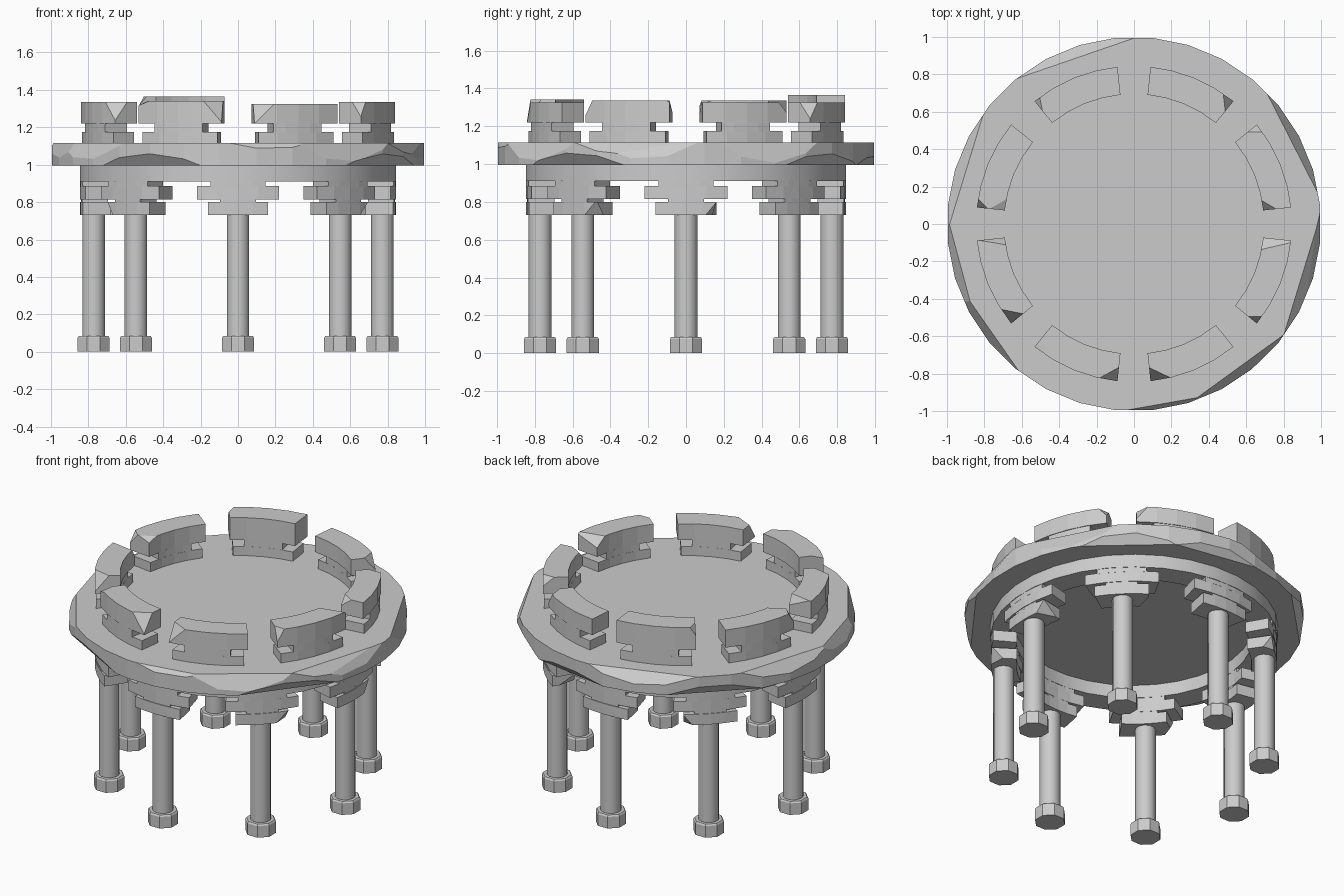
import bpy
import bmesh
from math import cos, sin, pi, radians
from mathutils import Vector

cube = bpy.data.objects.get("Cube")
if cube:
    bpy.data.objects.remove(cube, do_unlink=True)

# Single stone colour
stone = bpy.data.materials.new("grey stone")
stone.use_nodes = True
COLOUR = (0.6, 0.6, 0.6, 1)
stone.diffuse_color = COLOUR
stone.node_tree.nodes["Principled BSDF"].inputs["Base Color"].default_value = COLOUR


def polar(r, a, z):
    return Vector((r * cos(a), r * sin(a), z))


def finish(name, bm, smooth=None):
    bmesh.ops.recalc_face_normals(bm, faces=bm.faces)
    mesh = bpy.data.meshes.new(name)
    bm.to_mesh(mesh)
    bm.free()
    mesh.materials.append(stone)
    obj = bpy.data.objects.new(name, mesh)
    bpy.context.collection.objects.link(obj)
    if smooth:
        bpy.ops.object.select_all(action="DESELECT")
        obj.select_set(True)
        bpy.context.view_layer.objects.active = obj
        bpy.ops.object.shade_smooth_by_angle(angle=radians(smooth))
    return obj


def chip(bm, faces, point, normal):
    """Slice a corner off a solid and cap the cut; return its faces."""
    faces = list(faces)
    verts = {v for f in faces for v in f.verts}
    edges = {e for f in faces for e in f.edges}
    cut = bmesh.ops.bisect_plane(
        bm, geom=list(verts) + list(edges) + faces, dist=1e-5,
        plane_co=point, plane_no=normal, clear_outer=True)["geom_cut"]
    rim = [e for e in cut if isinstance(e, bmesh.types.BMEdge)]
    if rim:
        bmesh.ops.holes_fill(bm, edges=rim, sides=0)


def lathe(bm, profile, sides, centre=Vector(), turn=0.0, closed=False):
    """Revolve (radius, height) points; cap the ends or close the loop."""
    rings = [[bm.verts.new(centre + polar(r, turn + 2 * pi * i / sides, z))
              for i in range(sides)] for r, z in profile]
    pairs = list(zip(rings, rings[1:]))
    if closed:
        pairs.append((rings[-1], rings[0]))
    else:
        bm.faces.new(rings[0][::-1])
        bm.faces.new(rings[-1])
    for low, high in pairs:
        for i in range(sides):
            j = (i + 1) % sides
            bm.faces.new((low[i], low[j], high[j], high[i]))


def sector(bm, r0, r1, angle, half, z0, z1, segments=4):
    """Curved block along the ring; half is its half-width in degrees."""
    rows = []
    for i in range(segments + 1):
        a = radians(angle + half * (2 * i / segments - 1))
        rows.append([bm.verts.new(polar(r, a, z))
                     for r, z in ((r0, z0), (r1, z0), (r1, z1), (r0, z1))])
    faces = [bm.faces.new(rows[0]), bm.faces.new(rows[-1][::-1])]
    for a, b in zip(rows, rows[1:]):
        for i in range(4):
            j = (i + 1) % 4
            faces.append(bm.faces.new((a[i], b[i], b[j], a[j])))
    return faces


def corner_chip(bm, faces, angle, half, z, end, radial, up, depth):
    """Chip the block corner at the given end, inner or outer, top or bottom."""
    a = radians(angle)
    out = Vector((cos(a), sin(a), 0))
    along = Vector((-sin(a), cos(a), 0))
    normal = (along * end + out * radial + Vector((0, 0, up))).normalized()
    r = 0.84 if radial > 0 else 0.70
    corner = polar(r, radians(angle + half * (1 if end > 0 else -1)), z)
    chip(bm, faces, corner - normal * depth, normal)


# Round deck with broken edges: angle, direction up or down, depth
bm = bmesh.new()
lathe(bm, [(1.0, 0.995), (1.0, 1.115)], 32, turn=pi / 32)
for angle, up, depth in ((27, 0.45, 0.045), (-13, 0.5, 0.04), (-17, 0.9, 0.045),
                         (-54, 0.5, 0.045), (-37, -0.8, 0.04), (-80, 0.9, 0.02),
                         (-119, -0.8, 0.04), (-145, 0.5, 0.04), (-165, 0.6, 0.04),
                         (163, 0.8, 0.045), (109, 0.9, 0.045), (48, -0.7, 0.035),
                         (135, -0.7, 0.035), (80, -0.8, 0.03)):
    normal = (polar(1, radians(angle), 0) + Vector((0, 0, up))).normalized()
    rim = polar(1, radians(angle), 1.115 if up > 0 else 0.995)
    chip(bm, bm.faces, rim - normal * depth, normal)
finish("deck", bm)

# Supporting ring under the deck
bm = bmesh.new()
lathe(bm, [(0.70, 0.91), (0.85, 0.91), (0.85, 1.0), (0.70, 1.0)], 32,
      turn=pi / 32, closed=True)
finish("under_ring", bm, 25)

# Battlements: height, then chips of end, radial, up and depth
BATTLEMENTS = (
    (1.325, ((1, 0.4, 0.8, 0.03), (-0.6, -0.8, 0.8, 0.03))),
    (1.325, ((-0.9, 0.5, 0.6, 0.04),)),
    (1.365, ((1, 0.2, 0.6, 0.025),)),
    (1.335, ((0.3, -0.4, 1, 0.02), (1, 0.4, 0.6, 0.03))),
    (1.335, ((-0.8, -0.5, 0.6, 0.03), (0.9, 0.6, 0.7, 0.05))),
    (1.34, ((1, 0.8, 0.7, 0.05), (-0.4, 0.2, 1, 0.02))),
    (1.325, ((-1, 0.9, 0.8, 0.05),)),
    (1.335, ((0.7, -0.5, 0.9, 0.04), (-1, 0.4, 0.5, 0.03))),
)
for i, (top, chips) in enumerate(BATTLEMENTS):
    angle = 22.5 + 45 * i
    bm = bmesh.new()
    sector(bm, 0.70, 0.84, angle, 15, 1.11, 1.175)
    sector(bm, 0.70, 0.84, angle, 9.5, 1.17, 1.23)
    block = sector(bm, 0.695, 0.845, angle, 16.5, 1.22, top)
    for spec in chips:
        block = [f for f in bm.faces if f.calc_center_median().z > 1.219
                 and all(v.co.z > 1.219 for v in f.verts)]
        corner_chip(bm, block, angle, 16.5, top, *spec)
    finish("battlement_%d" % (i + 1), bm)

# Stepped brackets, with one worn lower corner on some
WEAR = {0: (1, 0.3, -0.8, 0.04), 1: (1, -0.6, -0.7, 0.03),
        3: (-0.8, 0.6, -0.6, 0.03), 5: (-1, 0.5, -0.6, 0.035),
        7: (0.8, 0.7, -0.7, 0.04)}
for i in range(8):
    angle = 45 * i
    bm = bmesh.new()
    base = sector(bm, 0.695, 0.845, angle, 11, 0.73, 0.80)
    if i in WEAR:
        corner_chip(bm, base, angle, 11, 0.73, *WEAR[i])
    sector(bm, 0.70, 0.84, angle, 6.5, 0.79, 0.82)
    sector(bm, 0.70, 0.845, angle, 15, 0.815, 0.885)
    sector(bm, 0.70, 0.845, angle, 10, 0.88, 0.92)
    finish("bracket_%d" % (i + 1), bm)

    # Round column and its octagonal foot
    centre = polar(0.772, radians(angle), 0)
    bm = bmesh.new()
    lathe(bm, [(0.062, 0.08), (0.062, 0.74)], 12, centre, pi / 12)
    finish("column_%d" % (i + 1), bm, 35)
    bm = bmesh.new()
    lathe(bm, [(0.092, 0), (0.092, 0.075), (0.085, 0.085)], 8, centre, pi / 8)
    finish("foot_%d" % (i + 1), bm)
